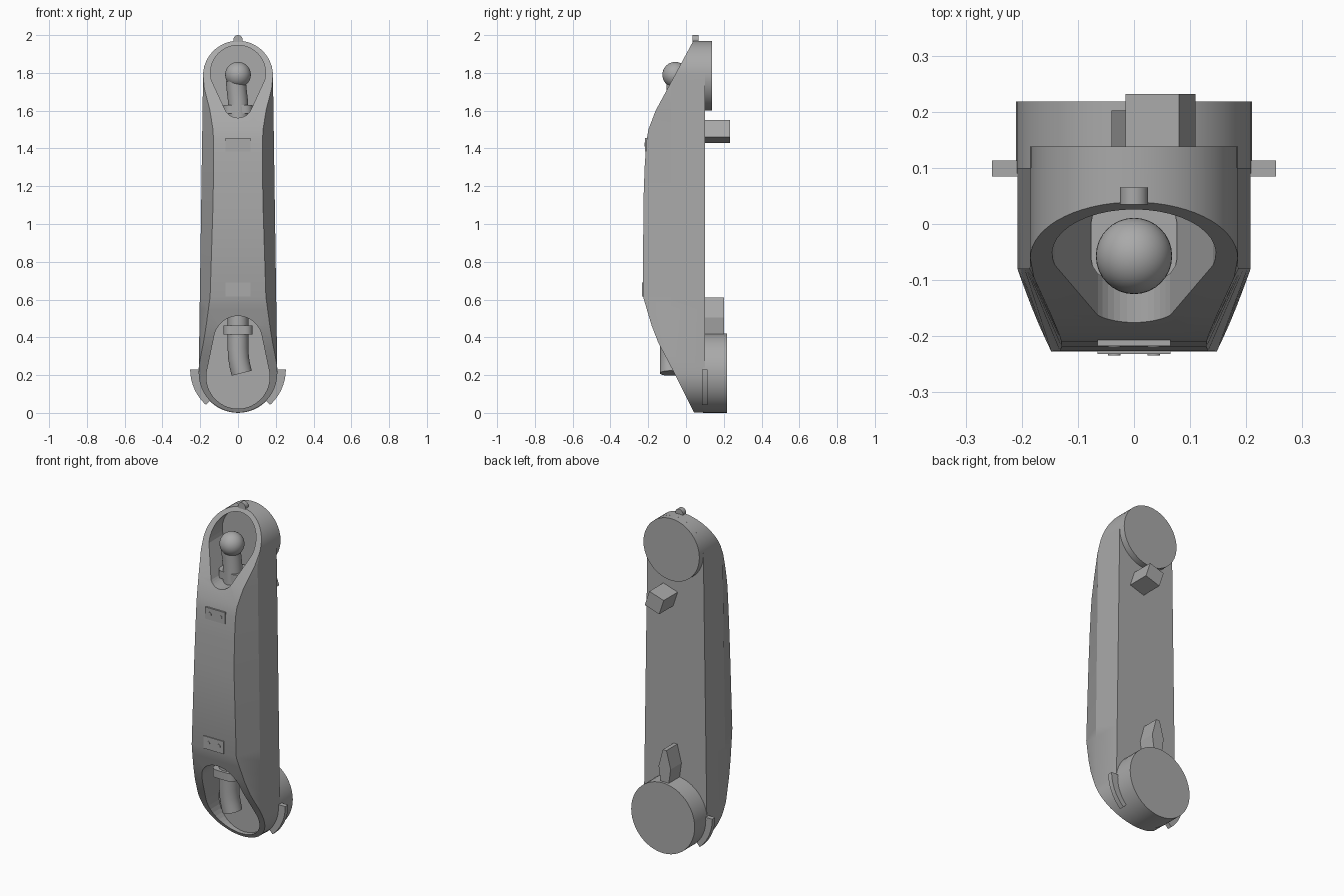
import bpy, bmesh, math
from mathutils import Vector

if "Cube" in bpy.data.objects:
    bpy.data.objects.remove(bpy.data.objects["Cube"])

grey = bpy.data.materials.new("plain_grey")
grey.use_nodes = True
colour = (0.4, 0.4, 0.4, 1)
grey.diffuse_color = colour
grey.node_tree.nodes["Principled BSDF"].inputs["Base Color"].default_value = colour


def finish(name, bm, smooth=30):
    bmesh.ops.recalc_face_normals(bm, faces=bm.faces)
    mesh = bpy.data.meshes.new(name)
    bm.to_mesh(mesh)
    bm.free()
    mesh.materials.append(grey)
    ob = bpy.data.objects.new(name, mesh)
    bpy.context.collection.objects.link(ob)
    bpy.ops.object.select_all(action="DESELECT")
    ob.select_set(True)
    bpy.context.view_layer.objects.active = ob
    if smooth:
        bpy.ops.object.shade_smooth_by_angle(angle=math.radians(smooth))
    return ob


def loft(name, rings, smooth=30):
    """Skin matching rings of points and cap both ends."""
    bm = bmesh.new()
    loops = [[bm.verts.new(p) for p in ring] for ring in rings]
    n = len(loops[0])
    for a, b in zip(loops, loops[1:]):
        for i in range(n):
            j = (i + 1) % n
            bm.faces.new((a[i], a[j], b[j], b[i]))
    bm.faces.new(loops[0])
    bm.faces.new(loops[-1])
    return finish(name, bm, smooth)


def prism(name, outline, y0, y1, smooth=30):
    """Extrude an (x, z) outline along y."""
    return loft(name, [[(x, y, z) for x, z in outline] for y in (y0, y1)], smooth)


def arc(cx, cz, r, a0, a1, n=24):
    angles = [math.radians(a0 + (a1 - a0) * i / n) for i in range(n + 1)]
    return [(cx + r * math.cos(a), cz + r * math.sin(a)) for a in angles]


def circle(cx, cz, r, n=48):
    return arc(cx, cz, r, 0, 360, n)[:-1]


def tube(name, path, n=32):
    """Round tube through (x, y, z, radius) stations, square to its path."""
    pts = [Vector(p[:3]) for p in path]
    rings = []
    for i, p in enumerate(pts):
        d = (pts[min(i + 1, len(pts) - 1)] - pts[max(i - 1, 0)]).normalized()
        u = d.cross(Vector((0, 1, 0))).normalized()
        v = d.cross(u)
        r = path[i][3]
        turn = [math.tau * k / n for k in range(n)]
        rings.append([p + r * (u * math.cos(t) + v * math.sin(t)) for t in turn])
    return loft(name, rings, 40)


# Casing: side profile of the front, and a rounded outline with chamfered flanks
BACK, SHOULDER = 0.1, -0.08
LOW, R_LOW, HIGH, R_HIGH = 0.21, 0.208, 1.785, 0.185
front = [(0, 0.045), (0.2, -0.055), (0.37, -0.145), (0.46, -0.18), (0.55, -0.207),
         (0.615, -0.226), (1.1, -0.225), (1.3, -0.218), (1.44, -0.208), (1.5, -0.198),
         (1.6, -0.16), (1.72, -0.095), (1.97, 0.04)]


def front_y(z):
    for (z0, y0), (z1, y1) in zip(front, front[1:]):
        if z <= z1:
            return y0 + (y1 - y0) * (z - z0) / (z1 - z0)
    return front[-1][1]


def half_width(z):
    if z < LOW:
        return math.sqrt(max(R_LOW ** 2 - (LOW - z) ** 2, 1e-5))
    if z > HIGH:
        return math.sqrt(max(R_HIGH ** 2 - (z - HIGH) ** 2, 1e-5))
    return R_LOW + (R_HIGH - R_LOW) * (z - LOW) / (HIGH - LOW)


levels = [LOW - R_LOW * math.cos(math.radians(a)) for a in range(0, 91, 6)]
levels += [0.25, 0.3] + [z for z, y in front if LOW < z < HIGH]
levels += [HIGH + R_HIGH * math.sin(math.radians(a)) for a in range(0, 91, 6)]
rings = []
for z in levels:
    w, y = half_width(z), front_y(z)
    mid = max(y, SHOULDER)
    taper = 0.3 + 0.12 * z
    inner = w - taper * (mid - y)
    side = [(w, BACK), (w, mid - 0.0005), (inner, y - 0.001)]
    rings.append([(x, d, z) for x, d in side] + [(-x, d, z) for x, d in reversed(side)])
casing = loft("casing", rings, 20)

# Recesses cut into the two sloping ends
upper = arc(0, 1.8, 0.146, -15, 195) + arc(0, 1.64, 0.078, 215, 325, 12)
lower = arc(0, 0.19, 0.168, 170, 370) + arc(0, 0.385, 0.128, 10, 170)
for name, outline in (("upper_recess_cutter", upper), ("lower_recess_cutter", lower)):
    cutter = prism(name, outline, -0.5, 0.06, 0)
    cutter.hide_render = True
    cutter.hide_viewport = True
    cut = casing.modifiers.new(name, "BOOLEAN")
    cut.operation = "DIFFERENCE"
    cut.solver = "EXACT"
    cut.object = cutter

# Round bosses on the back
prism("upper_back_boss", circle(0, HIGH, R_HIGH), 0.09, 0.138)
prism("lower_back_boss", circle(0, LOW, 0.21), 0.09, 0.218)

# Tilted square peg and pointed tab on the back
prism("back_peg", [(0.08, 1.55), (0.11, 1.46), (0.015, 1.43), (-0.015, 1.52)], 0.09, 0.232, 0)
tab = [(-0.025, 0.4), (0.025, 0.4), (0.04, 0.505), (0.012, 0.61), (-0.012, 0.61), (-0.04, 0.505)]
prism("back_tab", tab, 0.09, 0.202, 0)

# Curved hooks either side of the lower boss
for side, name in ((1, "left_hook"), (-1, "right_hook")):
    hook = arc(0, 0.23, 0.253, 0, -48) + arc(0, 0.23, 0.2, -48, 0)
    prism(name, [(side * x, z) for x, z in hook], 0.085, 0.113)

# Nub on the top edge
prism("top_nub", circle(0, 1.975, 0.025, 24), 0.035, 0.065)

# Riveted plates on the front panel
for name, z0, z1, y, rivet_z in (("upper_plate", 1.385, 1.455, -0.217, 1.42),
                                 ("lower_plate", 0.615, 0.69, -0.232, 0.655)):
    prism(name, [(-0.065, z0), (0.065, z0), (0.065, z1), (-0.065, z1)], y, y + 0.02, 0)
    for x in (-0.035, 0.035):
        prism(name + "_rivet", circle(x, rivet_z, 0.011, 16), y - 0.002, y + 0.01)

# Ball lever in the upper recess
bm = bmesh.new()
bmesh.ops.create_uvsphere(bm, u_segments=32, v_segments=20, radius=0.068)
bmesh.ops.translate(bm, verts=bm.verts, vec=(0, -0.057, 1.79))
finish("lever_ball", bm, 60)
tube("lever_neck", [(0.002, -0.05, 1.56, 0.055), (0, -0.05, 1.65, 0.053),
                    (-0.006, -0.05, 1.7, 0.053), (-0.012, -0.052, 1.76, 0.053)])


def collar(name, y, z0, z1):
    bm = bmesh.new()
    bmesh.ops.create_cube(bm, size=1)
    for v in bm.verts:
        v.co = (v.co.x * 0.154, y + v.co.y * 0.14, z0 + (v.co.z + 0.5) * (z1 - z0))
    upright = [e for e in bm.edges if abs(e.verts[0].co.z - e.verts[1].co.z) > 0.01]
    bmesh.ops.bevel(bm, geom=upright, offset=0.04, segments=4, profile=0.5, affect="EDGES")
    finish(name, bm)


collar("lever_collar", -0.03, 1.585, 1.63)

# Bent pipe in the lower recess
tube("lower_pipe", [(0, -0.083, 0.515, 0.055), (0, -0.083, 0.4, 0.055), (0, -0.083, 0.34, 0.055),
                    (0.003, -0.083, 0.29, 0.055), (0.01, -0.083, 0.25, 0.055),
                    (0.02, -0.083, 0.21, 0.055)])
collar("pipe_collar", -0.083, 0.415, 0.462)
